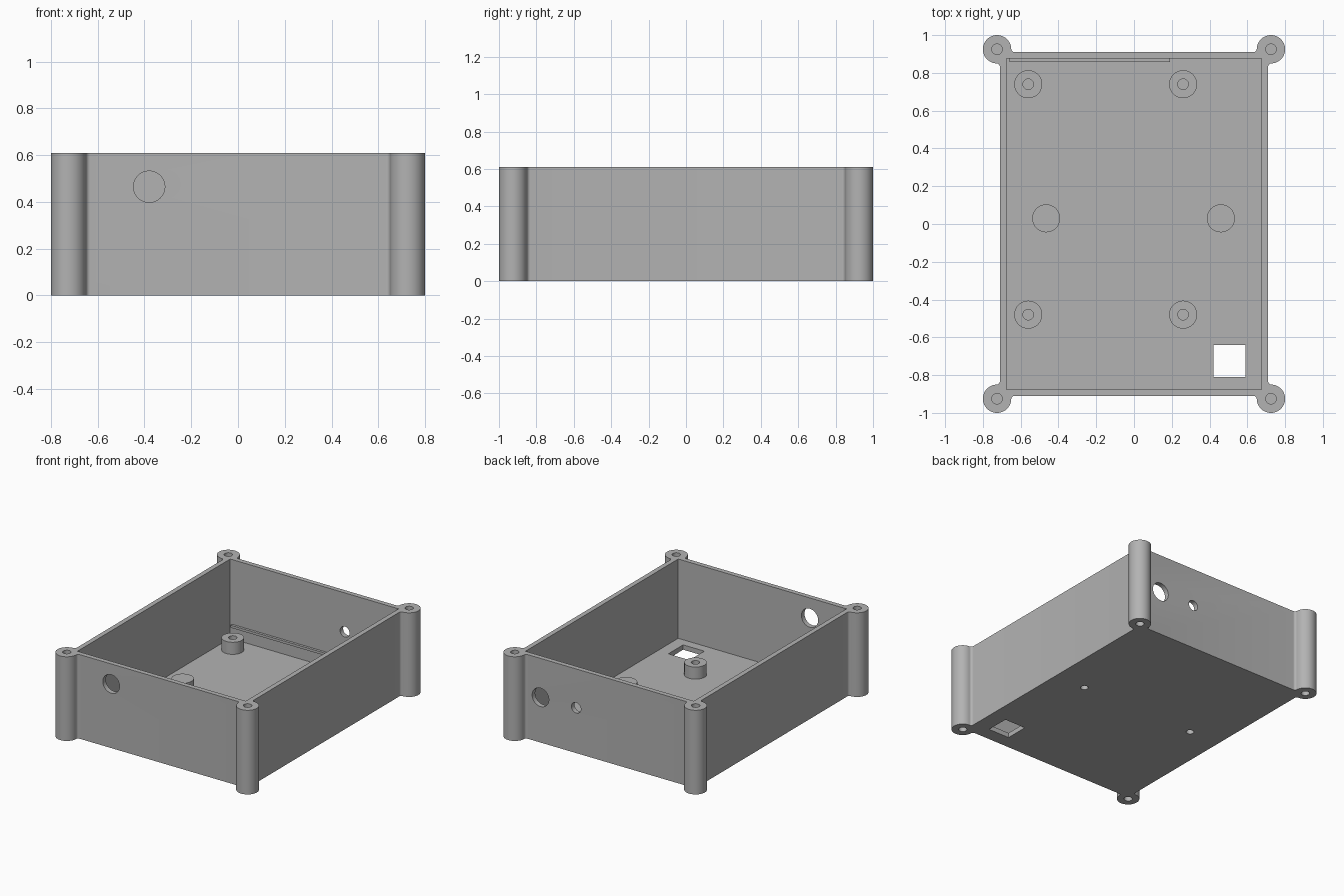
import bpy, bmesh, math
from mathutils import Vector

cube = bpy.data.objects.get("Cube")
if cube:
    bpy.data.objects.remove(cube, do_unlink=True)

HEIGHT, FLOOR, BOSS_TOP = 0.61, 0.035, 0.123
WALL = Vector((0.71, 0.91))
INNER = Vector((0.675, 0.875))
POST = Vector((0.725, 0.925))
POST_R, FILLET, SCREW_R = 0.075, 0.018, 0.028

grey = bpy.data.materials.new("Plain grey")
grey.use_nodes = True
grey.diffuse_color = (0.45, 0.45, 0.45, 1)
grey.node_tree.nodes["Principled BSDF"].inputs["Base Color"].default_value = grey.diffuse_color


def prism(name, outline, z0, z1):
    """Closed solid from a 2D outline."""
    bm = bmesh.new()
    face = bm.faces.new([bm.verts.new((p[0], p[1], z0)) for p in outline])
    top = bmesh.ops.extrude_face_region(bm, geom=[face])["geom"]
    verts = [g for g in top if isinstance(g, bmesh.types.BMVert)]
    bmesh.ops.translate(bm, verts=verts, vec=(0, 0, z1 - z0))
    bmesh.ops.recalc_face_normals(bm, faces=bm.faces)
    mesh = bpy.data.meshes.new(name)
    bm.to_mesh(mesh)
    bm.free()
    mesh.materials.append(grey)
    obj = bpy.data.objects.new(name, mesh)
    bpy.context.collection.objects.link(obj)
    return obj


def arc(center, r, a0, a1, n):
    return [(center[0] + r * math.cos(a0 + (a1 - a0) * i / n),
             center[1] + r * math.sin(a0 + (a1 - a0) * i / n)) for i in range(n + 1)]


def cylinder(name, center, r, z0, z1, n=48):
    return prism(name, arc(center, r, 0, math.tau, n)[:-1], z0, z1)


def rect(x0, x1, y0, y1):
    return [(x0, y0), (x1, y0), (x1, y1), (x0, y1)]


def activate(obj):
    bpy.ops.object.select_all(action='DESELECT')
    obj.select_set(True)
    bpy.context.view_layer.objects.active = obj


def cut(obj, cutter):
    mod = obj.modifiers.new("Cut", 'BOOLEAN')
    mod.operation, mod.solver, mod.object = 'DIFFERENCE', 'EXACT', cutter
    activate(obj)
    bpy.ops.object.modifier_apply(modifier=mod.name)
    bpy.data.objects.remove(cutter, do_unlink=True)


def finish(obj):
    activate(obj)
    bpy.ops.object.shade_smooth_by_angle(angle=math.radians(30))


# Outline of one corner: side fillet, round post, end fillet
reach = POST_R + FILLET
side = Vector((WALL.x + FILLET, 0))
side.y = POST.y - math.sqrt(reach ** 2 - (side.x - POST.x) ** 2)
end = Vector((0, WALL.y + FILLET))
end.x = POST.x - math.sqrt(reach ** 2 - (end.y - POST.y) ** 2)
a_side = math.atan2(side.y - POST.y, side.x - POST.x)
a_end = math.atan2(end.y - POST.y, end.x - POST.x)
corner = arc(side, FILLET, math.pi, a_side + math.pi, 8)
corner += arc(POST, POST_R, a_side, a_end, 40)[1:-1]
corner += arc(end, FILLET, a_end - math.pi, -math.pi / 2, 8)

# Mirror the corner around the box
outline = []
for sx, sy in ((1, 1), (-1, 1), (-1, -1), (1, -1)):
    pts = [(x * sx, y * sy) for x, y in corner]
    outline += pts if sx * sy > 0 else pts[::-1]

# Open box with corner posts
shell = prism("case_shell", outline, 0, HEIGHT)
cut(shell, prism("cavity", rect(-INNER.x, INNER.x, -INNER.y, INNER.y), FLOOR, HEIGHT + 0.1))
cut(shell, prism("floor_window", rect(0.42, 0.59, -0.81, -0.64), -0.1, 0.1))

# Blind screw holes in both ends of each post
for sx in (-1, 1):
    for sy in (-1, 1):
        c = (POST.x * sx, POST.y * sy)
        cut(shell, cylinder("post_hole", c, SCREW_R, HEIGHT - 0.25, HEIGHT + 0.1, 32))
        cut(shell, cylinder("post_hole", c, SCREW_R, -0.1, 0.2, 32))

# Round ports through the front and back walls
for x, y, z, r in ((-0.38, -0.89, 0.465, 0.067),
                   (0.53, 0.89, 0.328, 0.067),
                   (0.244, 0.89, 0.328, 0.038)):
    port = cylinder("port", (0, 0), r, -0.06, 0.06)
    port.rotation_euler.x = math.pi / 2
    port.location = (x, y, z)
    bpy.context.view_layer.update()
    cut(shell, port)

# Solid bosses with mounting holes from below
for label, x in (("right", -0.465), ("left", 0.46)):
    boss = cylinder(label + "_mount_boss", (x, 0.03), 0.074, FLOOR, BOSS_TOP)
    for obj in (shell, boss):
        cut(obj, cylinder("mount_hole", (x, 0.03), 0.026, -0.1, 0.09, 32))
    finish(boss)

# Hollow standoffs for the board
for row, y in (("front", -0.48), ("back", 0.74)):
    for label, x in (("right", -0.56), ("left", 0.26)):
        standoff = cylinder(f"{row}_{label}_standoff", (x, y), 0.074, FLOOR, BOSS_TOP)
        cut(standoff, cylinder("standoff_hole", (x, y), SCREW_R, 0, 0.2, 32))
        finish(standoff)

# Thin rail on the back wall
prism("back_rail", rect(-0.66, 0.19, 0.857, INNER.y), BOSS_TOP, BOSS_TOP + 0.018)
finish(shell)
